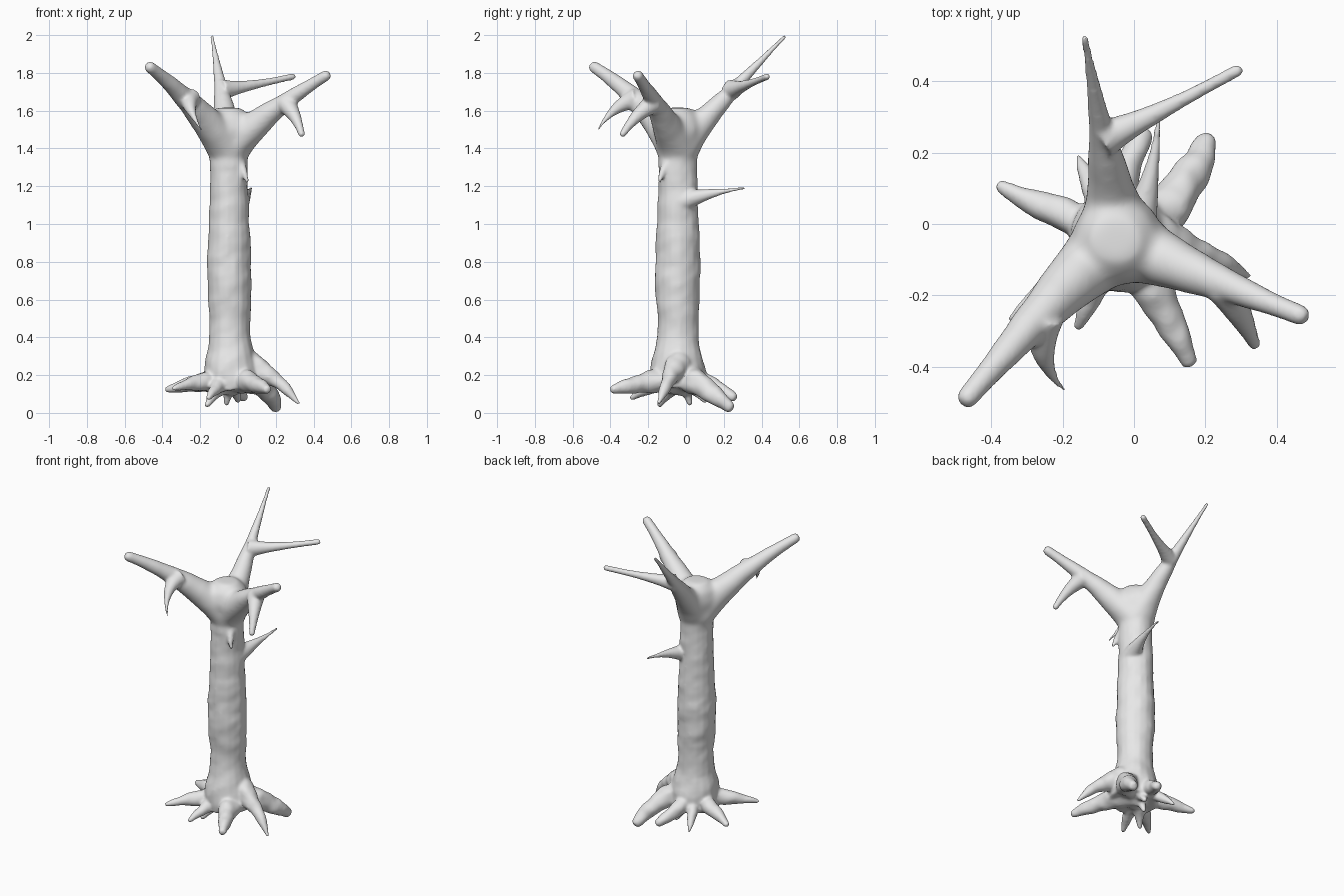
import bpy, bmesh, math
from mathutils import Vector, noise

if "Cube" in bpy.data.objects:
    bpy.data.objects.remove(bpy.data.objects["Cube"])

SIDES = 18
CX, CY = -0.048, -0.043   # trunk axis
bm = bmesh.new()


def tube(path, bump):
    """Closed lumpy tube along a list of (position, radius), with a rounded tip."""
    end, r = path[-1]
    d = (end - path[-2][0]).normalized()
    path = path + [(end + d * r * a, r * math.sqrt(1 - a * a)) for a in (0.5, 0.85)]
    rings, tan, side = [], None, None
    for i, (c, rad) in enumerate(path):
        t = (path[min(i + 1, len(path) - 1)][0] - path[max(i - 1, 0)][0]).normalized()
        side = tan.rotation_difference(t) @ side if tan else t.orthogonal().normalized()
        tan, up = t, t.cross(side)
        ring = []
        for k in range(SIDES):
            a = math.tau * k / SIDES
            out = (side * math.cos(a) + up * math.sin(a)) * max(rad, 0.003)
            pos = c + out
            lump = 1 + bump * (noise.noise(pos * 9) + 0.6 * noise.noise(pos * 20))
            ring.append(bm.verts.new(c + out * lump))
        rings.append(ring)
    for r0, r1 in zip(rings, rings[1:]):
        for k in range(SIDES):
            n = (k + 1) % SIDES
            bm.faces.new((r0[k], r0[n], r1[n], r1[k]))
    bm.faces.new(rings[0][::-1])
    bm.faces.new(rings[-1])


def branch(base, middle, tip, r0, r1, power=1.3):
    """Curved limb through three points, tapering from r0 to r1."""
    a, m, b = Vector(base), Vector(middle), Vector(tip)
    path = []
    for i in range(25):
        t = i / 24
        pos = a * (1 - t) * (1 - 2 * t) + m * 4 * t * (1 - t) + b * t * (2 * t - 1)
        path.append((pos, r1 + (r0 - r1) * (1 - t) ** power))
    tube(path, 0.05)


def root(x, y, z, r1, bend=0.0, r0=0.07, z0=0.175):
    """Root from the trunk foot to a tip, drooping outwards, bent sideways."""
    a, b = Vector((CX + .01, CY + .02, z0)), Vector((x, y, z))
    flat = Vector((b.y - a.y, a.x - b.x, 0)).normalized()   # right of travel
    path = []
    for i in range(25):
        t = i / 24
        pos = a.lerp(b, t) + flat * bend * math.sin(math.pi * t)
        pos.z = z0 + (z - z0) * t ** 1.9
        path.append((pos, r1 + (r0 - r1) * (1 - t) ** 0.95))
    tube(path, 0.25)


# trunk: slim shaft, flared at the foot, swelling under the crown
trunk = []
for i in range(57):
    z = 0.12 + 1.41 * i / 56
    r = 0.101 + 0.018 * math.exp(-((z - 0.75) / 0.3) ** 2)
    r += 0.05 * math.exp(-((z - 0.18) / 0.15) ** 2)
    r += 0.03 * math.exp(-((z - 1.5) / 0.07) ** 2)
    trunk.append((Vector((CX + 0.02 * math.exp(-(z - 0.12) * 5), CY, z)), r))
tube(trunk[:-1], 0.07)

# three main branches, each with a side twig
crown = (CX, CY, 1.4)
branch(crown, (-.25, -.24, 1.635), (-.465, -.485, 1.83), .115, .031, 1.4)
branch((-.25, -.26, 1.665), (-.25, -.375, 1.605), (-.195, -.465, 1.5), .058, .007)
branch(crown, (.18, -.14, 1.595), (.465, -.255, 1.785), .115, .029, 1.5)
branch((.25, -.17, 1.64), (.3, -.26, 1.57), (.337, -.335, 1.475), .056, .019)
branch(crown, (-.08, .19, 1.65), (-.138, .52, 1.99), .115, .012, 1.5)
branch((-.085, .24, 1.71), (.07, .315, 1.735), (.29, .43, 1.78), .056, .018, 2)

# twigs on the trunk
branch((0, -.02, 1.12), (.045, .13, 1.16), (.07, .31, 1.19), .064, .009, 1.7)
branch((0, -.07, 1.34), (.025, -.115, 1.29), (.048, -.14, 1.225), .036, .01, 1)

# spreading roots
root(-.37, .105, .125, .02, -.015)
root(-.156, .19, .05, .008, -.01, .07)
root(.025, .245, .085, .028, -.025)
root(.2, .225, .035, .032, .045, .095, .19)
root(.32, -.145, .05, .01, -.015, .095, .27)
root(.15, -.38, .125, .026, -.01, .085)
root(-.155, -.285, .08, .016)
root(-.34, -.265, .13, .016)
# short roots under the foot
root(-.165, -.14, .04, .014, 0, .06, .16)
root(-.06, .02, .05, .016, 0, .05, .15)
root(0, .1, .065, .016, 0, .05, .15)

mesh = bpy.data.meshes.new("limbs")
bmesh.ops.recalc_face_normals(bm, faces=bm.faces[:])
bm.to_mesh(mesh)
bm.free()
tree = bpy.data.objects.new("bare_tree", mesh)
bpy.context.collection.objects.link(tree)

# fuse all limbs into one skin
rem = tree.modifiers.new("fuse", "REMESH")
rem.mode = "VOXEL"
rem.voxel_size = 0.008
skin = bpy.data.meshes.new_from_object(
    tree.evaluated_get(bpy.context.evaluated_depsgraph_get()))
tree.modifiers.clear()
tree.data = skin
bpy.data.meshes.remove(mesh)

# soften everything a little, and the fork of the crown strongly
fork = tree.vertex_groups.new(name="fork")
centre = Vector((CX, CY, 1.53))
for v in skin.vertices:
    w = min(1, max(0, 1.6 - (v.co - centre).length / 0.16))
    if w > 0:
        fork.add([v.index], w, "REPLACE")
blend = tree.modifiers.new("blend_fork", "SMOOTH")
blend.factor, blend.iterations, blend.vertex_group = 0.5, 70, "fork"
soft = tree.modifiers.new("soften", "SMOOTH")
soft.factor, soft.iterations = 0.5, 12

grey = bpy.data.materials.new("plain grey")
grey.diffuse_color = (0.8, 0.8, 0.8, 1)
grey.use_nodes = True
grey.node_tree.nodes["Principled BSDF"].inputs["Base Color"].default_value = grey.diffuse_color
skin.materials.clear()
skin.materials.append(grey)
for p in skin.polygons:
    p.use_smooth = True
